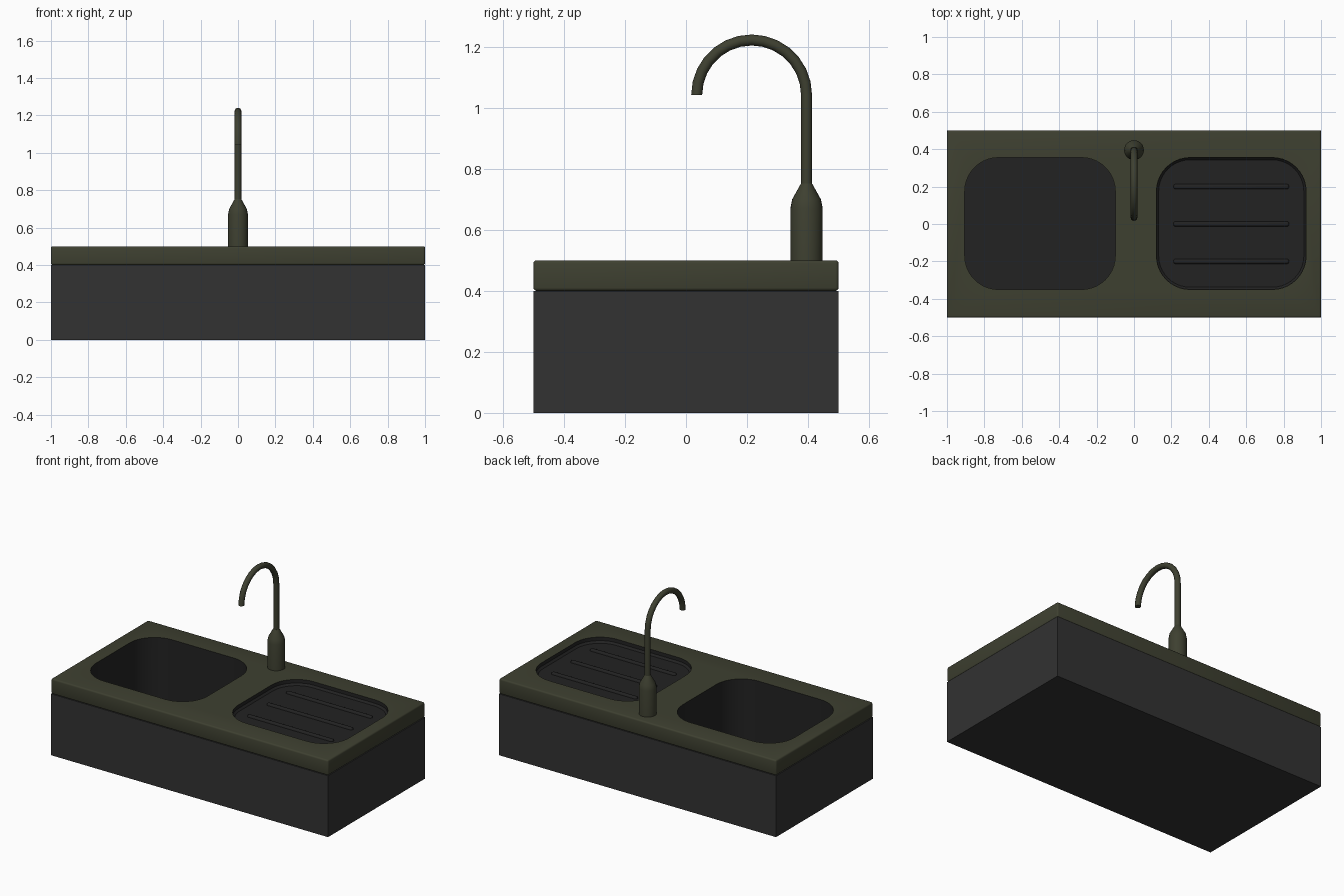
import bpy, bmesh, math

if "Cube" in bpy.data.objects:
    bpy.data.objects.remove(bpy.data.objects["Cube"])


def material(name, color):
    m = bpy.data.materials.new(name)
    m.diffuse_color = (*color, 1)
    m.use_nodes = True
    m.node_tree.nodes["Principled BSDF"].inputs["Base Color"].default_value = m.diffuse_color
    return m


OLIVE = material("olive_enamel", (0.048, 0.051, 0.03))
GREY = material("cabinet_grey", (0.032, 0.032, 0.032))
DARK = material("basin_dark", (0.016, 0.016, 0.016))


def finish(name, bm, mat, angle=None):
    bmesh.ops.recalc_face_normals(bm, faces=bm.faces[:])
    me = bpy.data.meshes.new(name)
    bm.to_mesh(me)
    bm.free()
    me.materials.append(mat)
    ob = bpy.data.objects.new(name, me)
    bpy.context.collection.objects.link(ob)
    if angle:
        smooth(ob, angle)
    return ob


def activate(ob):
    bpy.ops.object.select_all(action='DESELECT')
    ob.select_set(True)
    bpy.context.view_layer.objects.active = ob


def smooth(ob, angle=35):
    activate(ob)
    bpy.ops.object.shade_smooth_by_angle(angle=math.radians(angle))


def box(name, size, center, mat, bevel=0):
    bm = bmesh.new()
    bmesh.ops.create_cube(bm, size=1)
    bmesh.ops.scale(bm, vec=size, verts=bm.verts)
    bmesh.ops.translate(bm, vec=center, verts=bm.verts)
    if bevel:
        bmesh.ops.bevel(bm, geom=bm.edges[:], offset=bevel, segments=3,
                        profile=0.5, affect='EDGES')
    return finish(name, bm, mat)


def loft(bm, rings):
    loops = [[bm.verts.new(p) for p in r] for r in rings]
    for a, b in zip(loops, loops[1:]):
        n = len(a)
        for i in range(n):
            bm.faces.new((a[i], a[(i + 1) % n], b[(i + 1) % n], b[i]))
    bm.faces.new(loops[0])
    bm.faces.new(loops[-1])


def rounded_rect(x0, x1, y0, y1, r, z, inset=0, seg=10):
    pts = []
    for k, (cx, cy) in enumerate([(x1 - r, y1 - r), (x0 + r, y1 - r),
                                  (x0 + r, y0 + r), (x1 - r, y0 + r)]):
        for i in range(seg + 1):
            a = math.pi / 2 * (k + i / seg)
            pts.append((cx + (r - inset) * math.cos(a), cy + (r - inset) * math.sin(a), z))
    return pts


def cutter(name, rect, levels):
    bm = bmesh.new()
    loft(bm, [rounded_rect(*rect, z, inset) for z, inset in levels])
    ob = finish(name, bm, DARK)
    ob.hide_render = True
    return ob


def cut(ob, tool):
    mod = ob.modifiers.new("cut", 'BOOLEAN')
    mod.object = tool
    mod.operation = 'DIFFERENCE'
    mod.solver = 'EXACT'
    mod.material_mode = 'TRANSFER'
    activate(ob)
    bpy.ops.object.modifier_apply(modifier=mod.name)


# Cabinet and worktop
cabinet = box("cabinet", (2, 1, 0.4), (0, 0, 0.2), GREY)
worktop = box("worktop", (2, 1, 0.1), (0, 0, 0.45), OLIVE, 0.01)

# Deep basin through worktop into cabinet, shallow drainer recess in worktop
basin = cutter("basin_cutter", (-0.905, -0.1, -0.35, 0.355, 0.18),
               [(0.06, 0), (0.6, 0)])
drainer = cutter("drainer_cutter", (0.12, 0.92, -0.35, 0.355, 0.18),
                 [(0.465, 0.012), (0.477, 0), (0.6, 0)])
cut(cabinet, basin)
cut(worktop, basin)
cut(worktop, drainer)
for tool in (basin, drainer):
    bpy.data.objects.remove(tool)
smooth(cabinet)
smooth(worktop)

# Drainer ribs with rounded ends
for i, y in enumerate((-0.2, 0, 0.2)):
    rect = (0.21, 0.83, y - 0.0145, y + 0.0145, 0.0144)
    bm = bmesh.new()
    loft(bm, [rounded_rect(*rect, z, inset, 4) for z, inset in
              [(0.46, 0), (0.469, 0.001), (0.475, 0.005), (0.477, 0.009)]])
    finish(f"drainer_rib_{i + 1}", bm, DARK, 50)

# Tap body, turned profile
TAP_Y = 0.395
profile = [(0.053, 0.495), (0.053, 0.67), (0.047, 0.70), (0.018, 0.752)]
bm = bmesh.new()
loft(bm, [[(r * math.cos(math.tau * i / 24), TAP_Y + r * math.sin(math.tau * i / 24), z)
           for i in range(24)] for r, z in profile])
finish("tap_body", bm, OLIVE, 40)

# Swan-neck spout: riser and half circle
R, ZC, N = 0.18, 1.042, 14
path = [(math.pi / 2, TAP_Y, 0.73)]
path += [(0, TAP_Y - R + R * math.cos(math.pi * i / N), ZC + R * math.sin(math.pi * i / N))
         for i in range(N + 1)]
bm = bmesh.new()
rings = []
for k, (_, y, z) in enumerate(path):
    a = 0 if k == 0 else math.pi * (k - 1) / N
    rings.append([(0.018 * math.sin(math.tau * j / 16),
                   y + 0.018 * math.cos(math.tau * j / 16) * math.cos(a),
                   z + 0.018 * math.cos(math.tau * j / 16) * math.sin(a))
                  for j in range(16)])
loft(bm, rings)
finish("tap_spout", bm, OLIVE, 35)
